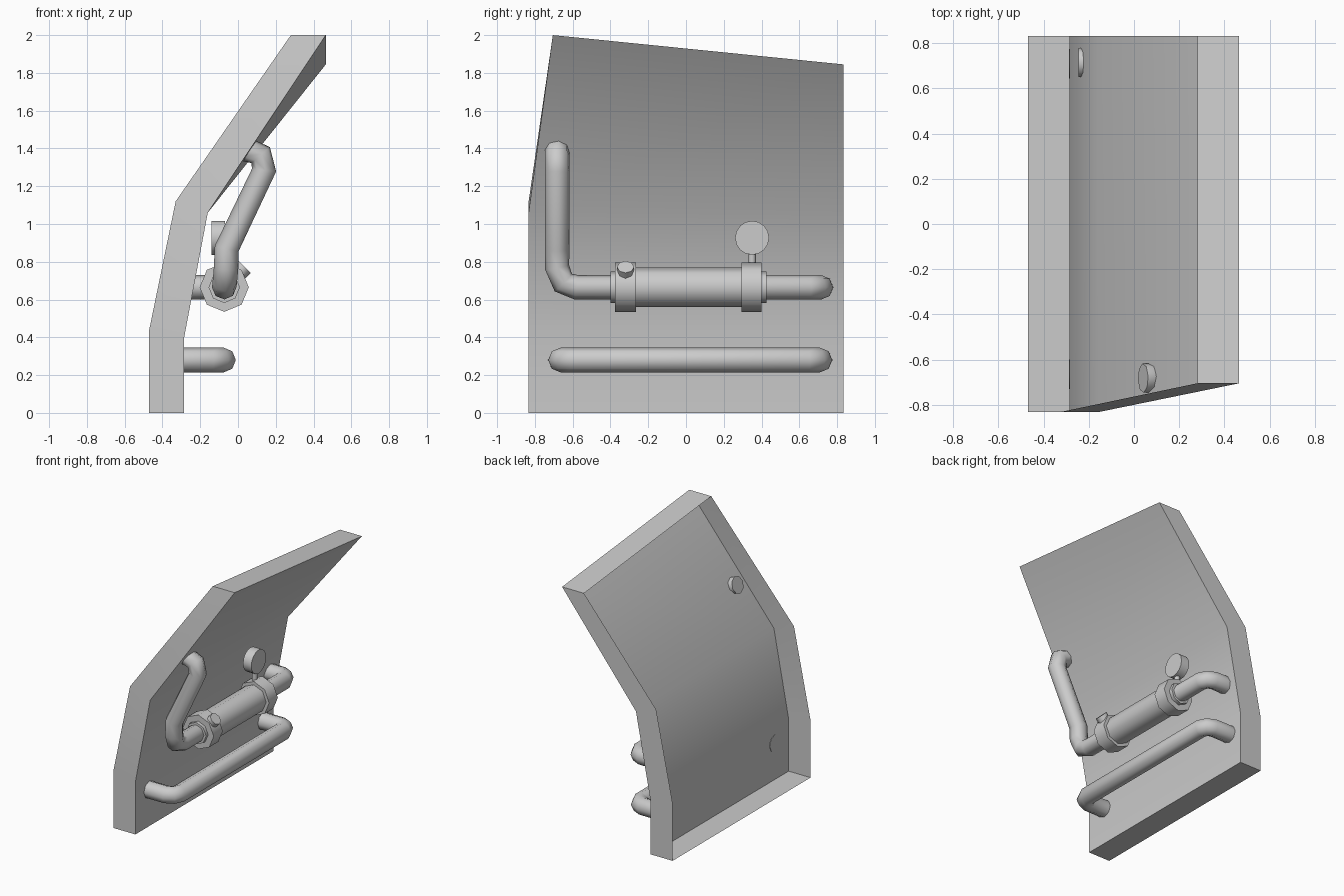
import bpy, bmesh
from math import radians
from mathutils import Vector

if "Cube" in bpy.data.objects:
    bpy.data.objects.remove(bpy.data.objects["Cube"])

PIPE_R = 0.065
AX, AZ = -0.073, 0.665      # axis of the upper pipe


def finish(obj, angle):
    bpy.ops.object.select_all(action='DESELECT')
    obj.select_set(True)
    bpy.context.view_layer.objects.active = obj
    bpy.ops.object.shade_smooth_by_angle(angle=radians(angle))


def pipe(name, points):
    """Eight-sided tube along a chamfered path."""
    curve = bpy.data.curves.new(name, 'CURVE')
    curve.dimensions = '3D'
    curve.bevel_depth = PIPE_R
    curve.bevel_resolution = 2
    curve.use_fill_caps = True
    spline = curve.splines.new('POLY')
    spline.points.add(len(points) - 1)
    for p, co in zip(spline.points, points):
        p.co = (*co, 1)
    obj = bpy.data.objects.new(name, curve)
    bpy.context.collection.objects.link(obj)
    bpy.context.view_layer.objects.active = obj
    obj.select_set(True)
    bpy.ops.object.convert(target='MESH')
    finish(bpy.context.view_layer.objects.active, 65)


def cylinder(name, start, end, radius, sides=8):
    """Cylinder between two points."""
    a, b = Vector(start), Vector(end)
    bpy.ops.mesh.primitive_cylinder_add(
        vertices=sides, radius=radius, depth=(b - a).length, location=(a + b) / 2)
    obj = bpy.context.object
    obj.name = obj.data.name = name
    obj.rotation_euler = (b - a).to_track_quat('Z', 'Y').to_euler()
    finish(obj, 50)


# Bent wall panel: inner skin plus rim, open at the back
outer = [(-0.47, 0), (-0.47, 0.44), (-0.33, 1.12), (0.28, 2.0)]
inner = [(-0.285, 0), (-0.285, 0.40), (-0.16, 1.06), (0.465, 2.0)]
bm = bmesh.new()


def row(profile, side):
    verts = []
    for i, (x, z) in enumerate(profile):
        y = 0.833 * side
        if i == 3:                       # skewed top edge
            y, z = (-0.705, 2.0) if side < 0 else (0.833, 1.845)
        verts.append(bm.verts.new((x, y, z)))
    return verts


of, ob, nf, nb = row(outer, -1), row(outer, 1), row(inner, -1), row(inner, 1)
for i in range(3):
    bm.faces.new((nf[i], nb[i], nb[i + 1], nf[i + 1]))
    bm.faces.new((of[i], nf[i], nf[i + 1], of[i + 1]))
    bm.faces.new((nb[i], ob[i], ob[i + 1], nb[i + 1]))
bm.faces.new((of[0], ob[0], nb[0], nf[0]))
bm.faces.new((of[3], nf[3], nb[3], ob[3]))
mesh = bpy.data.meshes.new("wall_panel")
bm.to_mesh(mesh)
bm.free()
panel = bpy.data.objects.new("wall_panel", mesh)
bpy.context.collection.objects.link(panel)
finish(panel, 35)

# Lower pipe, both ends turning into the wall
pipe("lower_pipe", [(-0.288, -0.665, 0.28), (-0.14, -0.665, 0.28), (-0.095, -0.645, 0.28),
                    (-0.075, -0.60, 0.28), (-0.075, 0.645, 0.28), (-0.095, 0.69, 0.28),
                    (-0.14, 0.71, 0.28), (-0.288, 0.71, 0.28)])

# Upper pipe, rising at the front end and bending back to the wall
pipe("upper_pipe", [(-0.245, 0.715, AZ), (-0.14, 0.715, AZ), (-0.095, 0.695, AZ),
                    (AX, 0.65, AZ), (AX, -0.58, AZ), (-0.07, -0.65, 0.69),
                    (-0.063, -0.682, 0.77), (-0.06, -0.682, 0.87), (0.138, -0.682, 1.285),
                    (0.12, -0.682, 1.365), (0.04, -0.682, 1.395)])

# Filter body with flanges and end rings
cylinder("filter_body", (AX, -0.29, AZ), (AX, 0.32, AZ), 0.105)
for end, y0, y1, y2 in (("front", -0.265, -0.375, -0.40), ("rear", 0.295, 0.40, 0.427)):
    cylinder(end + "_flange", (AX, y0, AZ), (AX, y1, AZ), 0.13)
    cylinder(end + "_ring", (AX, y1, AZ), (AX, y2, AZ), 0.083)

# Tilted plug on the front flange
cylinder("flange_plug", (AX + 0.06, -0.32, AZ + 0.06),
         (AX + 0.108, -0.32, AZ + 0.108), 0.045)

# Gauge on a short stem
cylinder("gauge_stem", (AX - 0.03, 0.35, 0.77), (AX - 0.03, 0.35, 0.88), 0.02)
cylinder("gauge", (-0.14, 0.35, 0.927), (-0.07, 0.35, 0.927), 0.09, 16)
